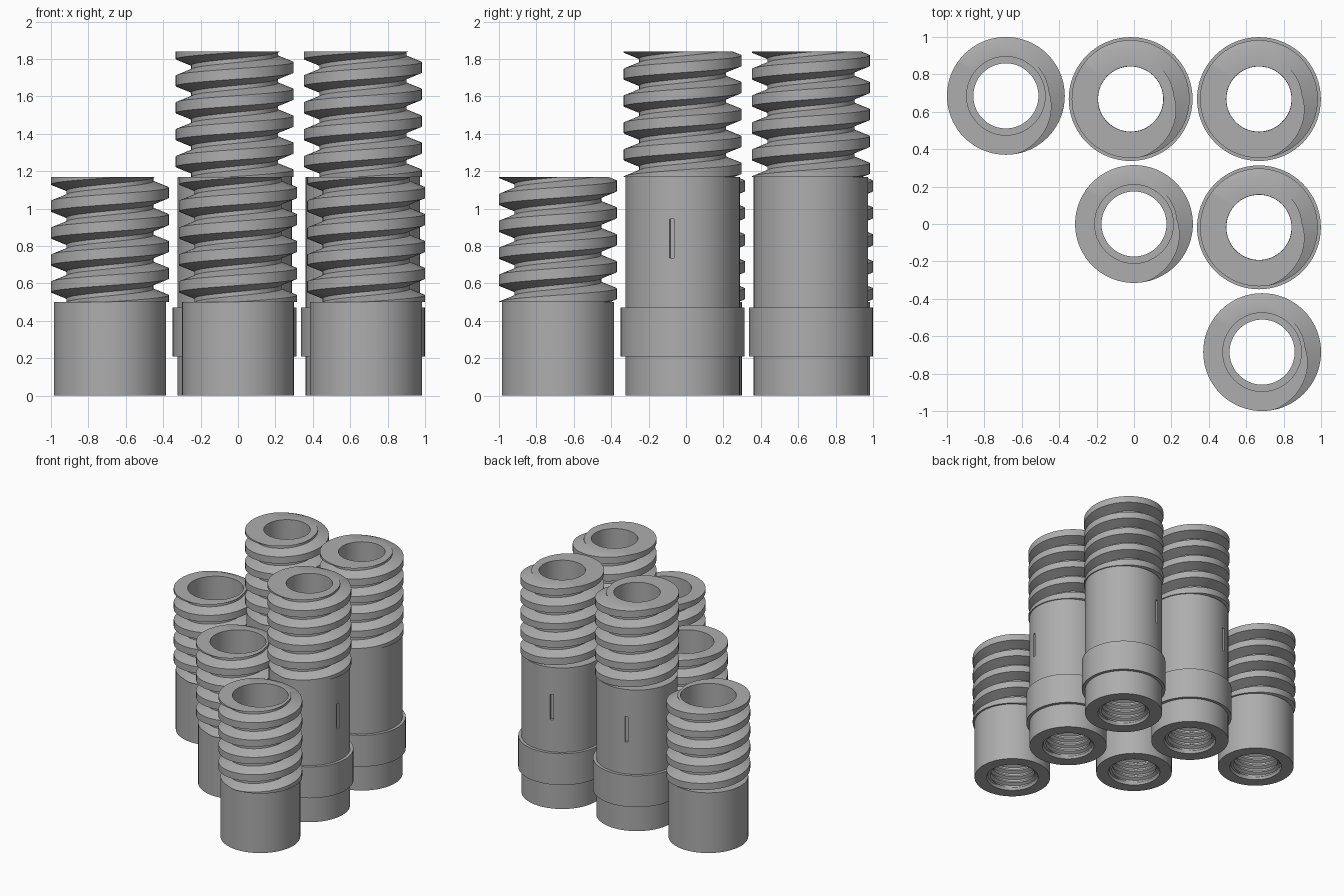
import bpy, bmesh, math

if "Cube" in bpy.data.objects:
    bpy.data.objects.remove(bpy.data.objects["Cube"])

SEG = 72
TAU = 2 * math.pi

grey = bpy.data.materials.new("plain_grey")
grey.diffuse_color = (0.42, 0.42, 0.42, 1)
grey.use_nodes = True
grey.node_tree.nodes["Principled BSDF"].inputs["Base Color"].default_value = grey.diffuse_color


def thread(theta, z0, z1, pitch, start, root, crest, flat, flank):
    """(r, z) points up one column of a right-handed trapezoid thread, clipped to z0..z1."""
    half = flat / 2

    def radius(z, mid):
        d = (z - mid + pitch / 2) % pitch - pitch / 2
        t = min(max((abs(d) - half) / flank, 0), 1)
        return crest + (root - crest) * t

    pts = []
    base = z0 + start + pitch * theta / TAU
    for n in range(-3, int((z1 - z0) / pitch) + 4):
        mid = base + n * pitch
        for off in (-half - flank, -half, half, half + flank):
            z = min(max(mid + off, z0), z1)
            pts.append((radius(z, mid), z))
    return pts


def fitting(name, x, y, body, bore, z_body, z_top, ledge):
    """Closed revolved section: inner thread, bore, top rim, outer thread, body."""
    bm = bmesh.new()
    columns = []
    for i in range(SEG + 1):
        a = TAU * i / SEG
        # inner socket thread with a chamfered mouth
        col = [(0.205, 0.0), (0.195, 0.02)]
        col += thread(a, 0.025, 0.40, 0.055, 0.0, 0.198, 0.174, 0.014, 0.014)
        col += [(0.174, 0.405), (0.174, ledge), (bore, ledge), (bore, z_top)]
        # outer thread, walked from the top down
        col += reversed(thread(a, z_body, z_top, 0.144, 0.009, 0.232, 0.315, 0.056, 0.033))
        col += body
        columns.append([bm.verts.new((r * math.cos(a), r * math.sin(a), z)) for r, z in col])
    count = len(columns[0])
    for c0, c1 in zip(columns, columns[1:]):
        for k in range(count):
            m = (k + 1) % count
            bm.faces.new((c0[k], c1[k], c1[m], c0[m]))
    # weld the seam and the clipped thread ends
    bmesh.ops.remove_doubles(bm, verts=bm.verts, dist=0.0001)
    bmesh.ops.dissolve_degenerate(bm, edges=bm.edges, dist=0.0001)
    bmesh.ops.recalc_face_normals(bm, faces=bm.faces)
    me = bpy.data.meshes.new(name)
    bm.to_mesh(me)
    bm.free()
    me.materials.append(grey)
    ob = bpy.data.objects.new(name, me)
    ob.location = (x, y, 0)
    bpy.context.collection.objects.link(ob)
    bpy.ops.object.select_all(action='DESELECT')
    ob.select_set(True)
    bpy.context.view_layer.objects.active = ob
    bpy.ops.object.shade_smooth_by_angle(angle=math.radians(30))
    return ob


def slot(ob, degrees):
    """Narrow upright groove cut into the outside of a body."""
    a = math.radians(degrees)
    bpy.ops.mesh.primitive_cube_add(
        size=1, rotation=(0, 0, a),
        location=(ob.location.x + 0.31 * math.cos(a), ob.location.y + 0.31 * math.sin(a), 0.84))
    cutter = bpy.context.object
    cutter.name = ob.name + "_slot_cutter"
    cutter.scale = (0.05, 0.024, 0.21)
    cutter.data.materials.append(grey)
    cutter.hide_render = True
    cutter.hide_set(True)
    mod = ob.modifiers.new("slot", 'BOOLEAN')
    mod.operation = 'DIFFERENCE'
    mod.solver = 'EXACT'
    mod.object = cutter


# short fittings along the diagonal
for i, (x, y) in enumerate([(-0.685, 0.685), (0, 0), (0.685, -0.685)]):
    fitting(f"short_fitting_{i + 1}", x, y, [(0.3, 0.5), (0.3, 0.0)],
            0.21, 0.5, 1.17, 0.44)

# tall fittings with a collar and an index slot
collared = [(0.306, 1.17), (0.306, 0.47), (0.331, 0.47), (0.331, 0.21), (0.306, 0.21), (0.306, 0.0)]
for i, (x, y, deg) in enumerate([(-0.018, 0.668, 110), (0.668, 0.668, 110), (0.668, -0.018, -11)]):
    tall = fitting(f"tall_fitting_{i + 1}", x, y, collared, 0.175, 1.17, 1.84, 0.44)
    slot(tall, deg)
